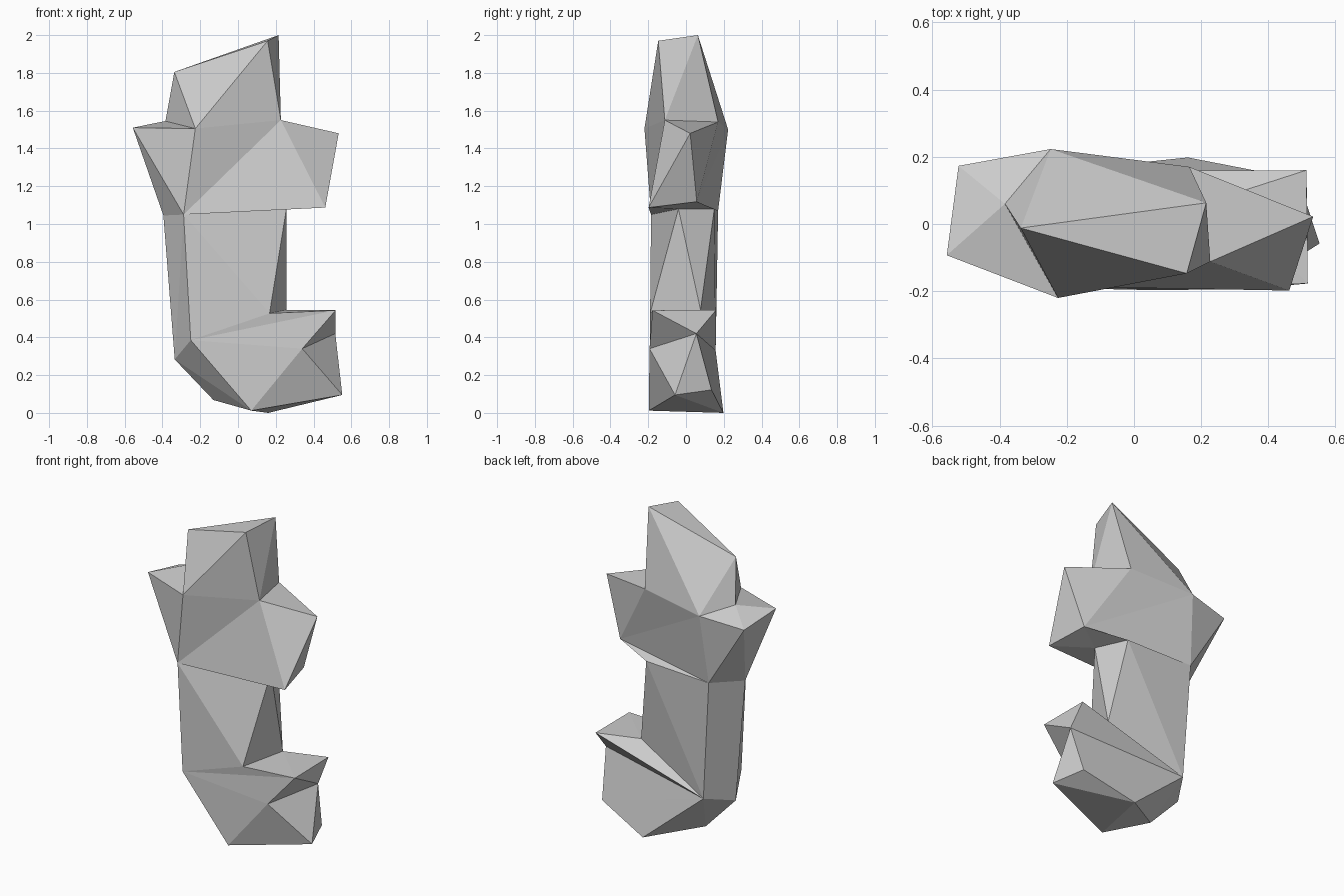
import bpy
import bmesh

cube = bpy.data.objects.get("Cube")
if cube:
    bpy.data.objects.remove(cube, do_unlink=True)

# One stone-grey colour
stone = bpy.data.materials.new("stone_grey")
stone.use_nodes = True
grey = (0.6, 0.6, 0.6, 1)
stone.diffuse_color = grey
stone.node_tree.nodes["Principled BSDF"].inputs["Base Color"].default_value = grey

# Corner points of the faceted stone, named by where they sit
corners = dict(
    # head
    peak_back=(.215, .063, 2), peak_front=(.157, -.147, 1.97),
    crest=(-.337, -.012, 1.805), notch=(-.384, .06, 1.545),
    left_tip=(-.557, -.093, 1.51), chest=(-.226, -.22, 1.505),
    shoulder_front=(.227, -.112, 1.55), shoulder_back=(.165, .17, 1.54),
    spine=(-.248, .223, 1.5), left_back=(-.522, .173, 1.467),
    arm_tip=(.533, .022, 1.48), arm_front=(.462, -.198, 1.087),
    arm_back=(.415, .057, 1.118),
    # shaft
    neck_front=(-.288, -.185, 1.05), neck_left=(-.395, -.02, 1.045),
    neck_back=(-.276, .17, 1.07), neck_right=(.256, -.04, 1.08),
    neck_corner=(.17, .15, 1.08), waist_front=(.167, -.19, .527),
    waist_right=(.256, .077, .545), hip_front=(-.25, -.19, .385),
    hip_left=(-.335, -.013, .283), hip_back=(-.23, .157, .33),
    # foot
    toe_back=(.513, .16, .545), toe_front=(.517, -.177, .543),
    dent=(.515, .055, .42), cheek=(.34, -.193, .34),
    heel=(.552, -.058, .095), heel_back=(.485, .135, .122),
    base_front=(.07, -.197, .012), base_back=(.16, .198, 0),
    base_left=(-.13, -.01, .068),
)

bm = bmesh.new()
points = {name: bm.verts.new(place) for name, place in corners.items()}


def fan(hub, rim):
    """Triangles around a hub corner, following the rim corners."""
    names = rim.split()
    for one, two in zip(names, names[1:]):
        bm.faces.new([points[hub], points[one], points[two]])


# Head: crest, shoulder and arm facets
fan("crest", "peak_front peak_back spine notch chest peak_front")
fan("shoulder_front", "chest peak_front peak_back shoulder_back arm_tip "
                      "arm_front neck_front chest")
fan("spine", "peak_back shoulder_back arm_back neck_back left_back notch")
fan("left_tip", "notch chest neck_front neck_left left_back notch")
fan("arm_back", "shoulder_back arm_tip arm_front neck_right neck_corner neck_back")
fan("neck_front", "arm_front neck_right")
fan("neck_back", "left_back neck_left")

# Shaft: sides between the head and the foot
fan("waist_front", "waist_right neck_right neck_front hip_front toe_front waist_right")
fan("neck_corner", "neck_right waist_right hip_back neck_back")
fan("hip_left", "hip_front neck_front neck_left hip_back")
fan("neck_back", "neck_left hip_back")

# Foot: toe, heel and underside facets
fan("hip_back", "waist_right toe_back dent heel_back base_back base_left hip_left")
fan("toe_front", "waist_right toe_back dent cheek hip_front")
fan("heel", "dent cheek base_front base_back heel_back dent")
fan("base_front", "cheek hip_front hip_left base_left base_back")

bmesh.ops.recalc_face_normals(bm, faces=bm.faces[:])
mesh = bpy.data.meshes.new("faceted_stone")
bm.to_mesh(mesh)
bm.free()
mesh.materials.append(stone)
bpy.context.collection.objects.link(bpy.data.objects.new("faceted_stone", mesh))
